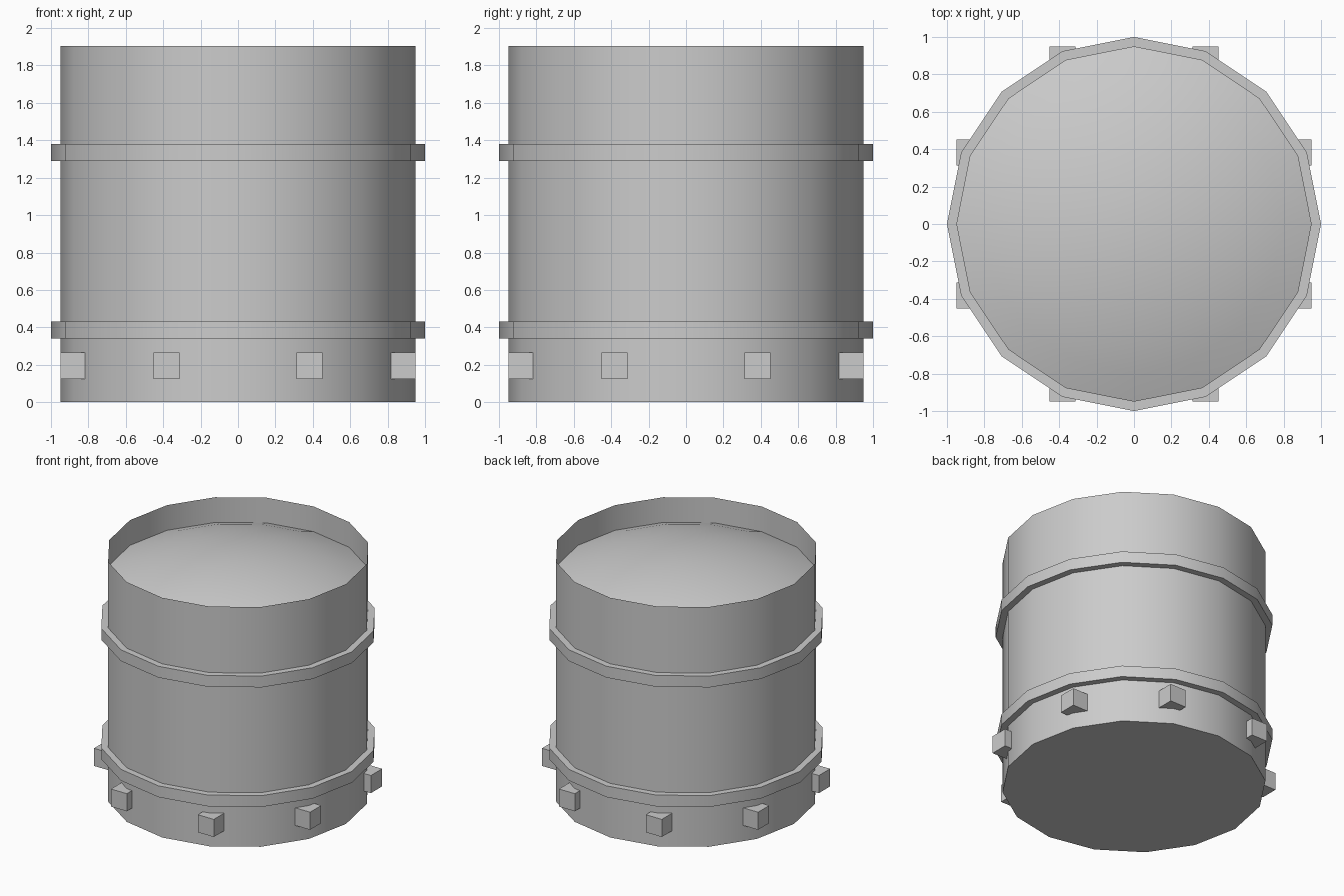
import bpy, bmesh
from math import pi, cos, sin, asin, atan

if "Cube" in bpy.data.objects:
    bpy.data.objects.remove(bpy.data.objects["Cube"])

SIDES = 16


def lathe(name, profile, closed=False):
    """Turn (radius, z) points around z; radius 0 makes a pole."""
    bm = bmesh.new()
    rings = []
    for r, z in profile:
        if r == 0:
            rings.append([bm.verts.new((0, 0, z))] * SIDES)
        else:
            rings.append([bm.verts.new((r * cos(2 * pi * i / SIDES),
                                        r * sin(2 * pi * i / SIDES), z))
                          for i in range(SIDES)])
    pairs = list(zip(rings, rings[1:]))
    if closed:
        pairs.append((rings[-1], rings[0]))
    for a, b in pairs:
        for i in range(SIDES):
            j = (i + 1) % SIDES
            bm.faces.new(dict.fromkeys((a[i], a[j], b[j], b[i])))
    return finish(name, bm)


def finish(name, bm, smooth=True):
    mesh = bpy.data.meshes.new(name)
    bm.to_mesh(mesh)
    bm.free()
    ob = bpy.data.objects.new(name, mesh)
    bpy.context.collection.objects.link(ob)
    if smooth:
        bpy.ops.object.select_all(action='DESELECT')
        ob.select_set(True)
        bpy.context.view_layer.objects.active = ob
        bpy.ops.object.shade_smooth_by_angle(angle=pi / 6)
    return ob


# Thin-walled drum with closed bottom and open top
R, H = 0.95, 1.905
lathe("drum_wall", [(0, 0), (R, 0), (R, H)])

# Shallow domed lid sunk below the rim
rim_z, rise = 1.705, 0.19
edge = 2 * atan(rise / R)
sphere_r = R / sin(edge)
steps = 6
lathe("domed_lid", [(sphere_r * sin(edge * (steps - k) / steps) if k < steps else 0,
                     rim_z + sphere_r * (cos(edge * (steps - k) / steps) - cos(edge)))
                    for k in range(steps + 1)])

# Two raised hoops
for name, z0, z1 in (("lower_hoop", 0.34, 0.43), ("upper_hoop", 1.29, 1.38)):
    lathe(name, [(0.945, z0), (1.0, z0), (1.0, z1), (0.945, z1)], closed=True)

# Eight square studs around the base
c, f, s = 0.382, 0.88, 0.14
n = 0
for sx in (-1, 1):
    for sy in (-1, 1):
        for x, y in ((c, f), (f, c)):
            n += 1
            bm = bmesh.new()
            bmesh.ops.create_cube(bm, size=s)
            bmesh.ops.translate(bm, verts=bm.verts, vec=(sx * x, sy * y, 0.195))
            finish(f"base_stud_{n}", bm, smooth=False)
